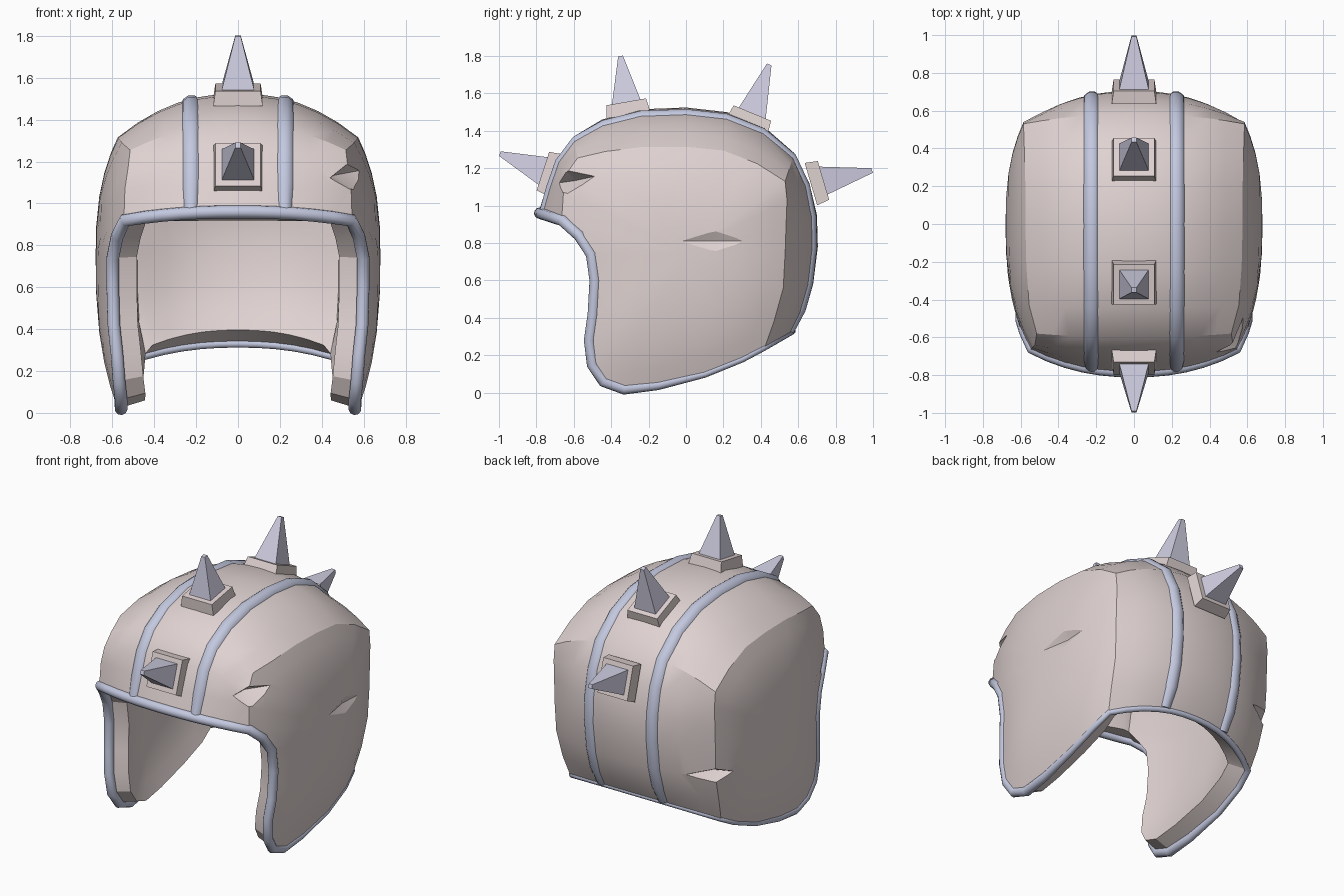
import bpy, bmesh, math
from mathutils import Vector, Matrix

if "Cube" in bpy.data.objects:
    bpy.data.objects.remove(bpy.data.objects["Cube"])


def material(name, rgb):
    m = bpy.data.materials.new(name)
    m.diffuse_color = (*rgb, 1)
    m.use_nodes = True
    m.node_tree.nodes["Principled BSDF"].inputs["Base Color"].default_value = m.diffuse_color
    return m


SHELL = material("warm_grey", (0.74, 0.65, 0.64))
TRIM = material("blue_grey_trim", (0.55, 0.58, 0.74))
SPIKE = material("pale_lavender", (0.62, 0.61, 0.75))


def make_object(name, bm, mat):
    me = bpy.data.meshes.new(name)
    bm.to_mesh(me)
    bm.free()
    ob = bpy.data.objects.new(name, me)
    bpy.context.collection.objects.link(ob)
    me.materials.append(mat)
    return ob


def activate(ob):
    bpy.ops.object.select_all(action='DESELECT')
    ob.select_set(True)
    bpy.context.view_layer.objects.active = ob


def smooth(ob, angle):
    activate(ob)
    bpy.ops.object.shade_smooth_by_angle(angle=math.radians(angle))


# Centre profile (y, z), front brim over the crown to the nape
CENTRE = [(-.79, .96), (-.745, 1.1), (-.69, 1.25), (-.6, 1.37), (-.45, 1.46), (-.25, 1.515),
          (0, 1.525), (.22, 1.5), (.42, 1.42), (.58, 1.28), (.66, 1.12), (.7, .95),
          (.705, .78), (.68, .58), (.64, .44), (.58, .33)]
# Matching crease between the centre band and the side panel (x, y, z)
CREASE = [(.545, -.665, .92), (.54, -.655, 1.07), (.525, -.64, 1.17), (.515, -.58, 1.255),
          (.555, -.43, 1.29), (.57, -.22, 1.315), (.575, 0, 1.315), (.575, .2, 1.295),
          (.58, .38, 1.225), (.585, .53, 1.13), (.585, .54, 1.03), (.585, .535, .9),
          (.585, .53, .75), (.58, .52, .56), (.57, .47, .38), (.55, .42, .24)]
# Free edge of the cheek, nape to brim
CHEEK = [(.575, .3, .18), (.585, .1, .1), (.58, -.15, .04), (.575, -.33, .02), (.575, -.44, .06),
         (.585, -.5, .15), (.595, -.515, .28), (.61, -.495, .42), (.615, -.485, .6),
         (.615, -.505, .74), (.595, -.57, .84)]


def band(i, t):
    """Point on the centre band; t runs -1..1 from crease to crease."""
    p, c = CENTRE[i], CREASE[i]
    k = abs(t) ** 2.25
    return Vector((c[0] * t, p[0] + (c[1] - p[0]) * k, p[1] + (c[2] - p[1]) * k))


# Helmet shell: centre band plus two domed side panels
bm = bmesh.new()
N = 12
ts = [2 * j / N - 1 for j in range(N + 1)]
rows = [[bm.verts.new(band(i, t)) for t in ts] for i in range(len(CENTRE))]
for a, b in zip(rows, rows[1:]):
    for j in range(N):
        bm.faces.new((a[j], a[j + 1], b[j + 1], b[j]))
loop = CREASE + CHEEK
for sx in (1, -1):
    hub = Vector((.68, 0, .75))
    centre = bm.verts.new((hub.x * sx, hub.y, hub.z))
    inner = None
    for s in (.25, .5, .7, .86, 1):
        ring = []
        for p in loop:
            q = hub.lerp(Vector(p), s)
            q.x = hub.x + (p[0] - hub.x) * s ** 2.6
            ring.append(bm.verts.new((q.x * sx, q.y, q.z)))
        for k in range(len(loop)):
            m = (k + 1) % len(loop)
            if inner:
                bm.faces.new((inner[k], inner[m], ring[m], ring[k]))
            else:
                bm.faces.new((centre, ring[m], ring[k]))
        inner = ring
bmesh.ops.remove_doubles(bm, verts=bm.verts[:], dist=.0005)
bmesh.ops.recalc_face_normals(bm, faces=bm.faces[:])
if sum(f.normal.dot(f.calc_center_median() - Vector((0, 0, .8))) for f in bm.faces) < 0:
    bmesh.ops.reverse_faces(bm, faces=bm.faces[:])
shell = make_object("helmet_shell", bm, SHELL)

# Battle dents: flattened octahedra cut from the shell (centre, long axis, depth axis, half sizes)
bm = bmesh.new()
for c, along, out, size in [
        ((.676, .16, .81), (-.05, 1, 0), (1, 0, 0), (.24, .055, .028)),
        ((.545, -.64, 1.135), (.53, .85, .15), (.85, -.53, 0), (.3, .07, .1)),
        ((-.58, .525, .57), (.75, .65, 0), (-.65, .75, 0), (.32, .05, .1))]:
    a = Vector(along).normalized()
    o = Vector(out)
    o = (o - a * o.dot(a)).normalized()
    w = o.cross(a)
    rot = Matrix((a, w, o)).transposed().to_4x4()
    bmesh.ops.create_uvsphere(bm, u_segments=4, v_segments=2, radius=1,
                              matrix=Matrix.Translation(c) @ rot @ Matrix.Diagonal((*size, 1)))
bmesh.ops.recalc_face_normals(bm, faces=bm.faces[:])
cutter = make_object("dent_cutter", bm, SHELL)
cutter.hide_render = True

sol = shell.modifiers.new("thickness", 'SOLIDIFY')
sol.thickness = .138
sol.offset = -1
cut = shell.modifiers.new("dents", 'BOOLEAN')
cut.operation = 'DIFFERENCE'
cut.solver = 'EXACT'
cut.object = cutter
activate(shell)
for name in ("thickness", "dents"):
    bpy.ops.object.modifier_apply(modifier=name)
bpy.data.objects.remove(cutter)
smooth(shell, 25)


def tube(name, pts, radius, closed):
    """Swept round strip; each point is (position, radius factor)."""
    cu = bpy.data.curves.new(name, 'CURVE')
    cu.dimensions = '3D'
    cu.bevel_depth = radius
    cu.bevel_resolution = 3
    cu.use_fill_caps = True
    sp = cu.splines.new('POLY')
    sp.points.add(len(pts) - 1)
    for v, (p, r) in zip(sp.points, pts):
        v.co = (*p, 1)
        v.radius = r
    sp.use_cyclic_u = closed
    ob = bpy.data.objects.new(name, cu)
    bpy.context.collection.objects.link(ob)
    cu.materials.append(TRIM)
    activate(ob)
    bpy.ops.object.convert(target='MESH')
    smooth(bpy.context.view_layer.objects.active, 50)


# Rolled trim round the whole opening, sunk into the rim and thinner towards the nape
edge = [band(0, t) for t in ts]
edge += [Vector(p) for p in reversed(CHEEK)]
edge += [band(len(CENTRE) - 1, t) for t in reversed(ts)]
edge += [Vector((-p[0], p[1], p[2])) for p in CHEEK]
trim = []
for p in edge:
    thin = min(max((p.y + .35) / .5, 0), 1)
    inward = Vector((-p.x, -p.y if abs(p.x) < .56 else 0, 0)).normalized()
    sink = .008 if p.z > .85 else .017 - .005 * thin
    trim.append((p + inward * sink, 1 - .4 * thin))
tube("edge_trim", trim, .031, True)

# Two low raised stripes over the crown
HUB = Vector((0, 0, .85))
for side, sx in (("right", 1), ("left", -1)):
    pts = []
    for i in range(len(CENTRE)):
        p = band(i, sx * .222 / CREASE[i][0])
        d = HUB - p
        d.x = 0
        end = i in (0, len(CENTRE) - 1)
        pts.append((p + d.normalized() * (.022 if end else .032), .75 if end else 1))
    tube("crown_stripe_" + side, pts, .05, False)


# Spikes on square plates along the centre line: plate-top centre, normal, tip (y, z)
def frustum(name, frame, r1, r2, z0, z1, mat, tip=None):
    bm = bmesh.new()
    bmesh.ops.create_cone(bm, cap_ends=True, segments=4, radius1=r1 * 2 ** .5,
                          radius2=r2 * 2 ** .5, depth=z1 - z0,
                          matrix=Matrix.Translation((0, 0, (z0 + z1) / 2))
                          @ Matrix.Rotation(math.pi / 4, 4, 'Z'))
    top = [v for v in bm.verts if v.co.z > (z0 + z1) / 2]
    bmesh.ops.transform(bm, matrix=frame, verts=bm.verts[:])
    if tip:
        mid = sum((v.co for v in top), Vector()) / 4
        bmesh.ops.translate(bm, verts=top, vec=Vector(tip) - mid)
    make_object(name, bm, mat)


for label, base, n, tip in [
        ("brow", (-.765, 1.185), (-.95, .31), (-.995, 1.278)),
        ("crown_front", (-.32, 1.555), (-.17, .98), (-.35, 1.8)),
        ("crown_back", (.355, 1.495), (.38, .92), (.445, 1.755)),
        ("rear", (.735, 1.135), (.95, .28), (.995, 1.188))]:
    nz = Vector((0, *n)).normalized()
    nx = Vector((1, 0, 0))
    frame = Matrix.Translation((0, *base)) @ Matrix((nx, nz.cross(nx), nz)).transposed().to_4x4()
    frustum("spike_plate_" + label, frame, .118, .108, -.07, 0, SHELL)
    frustum("spike_" + label, frame, .08, .013, -.01, .24, SPIKE, (0, *tip))
